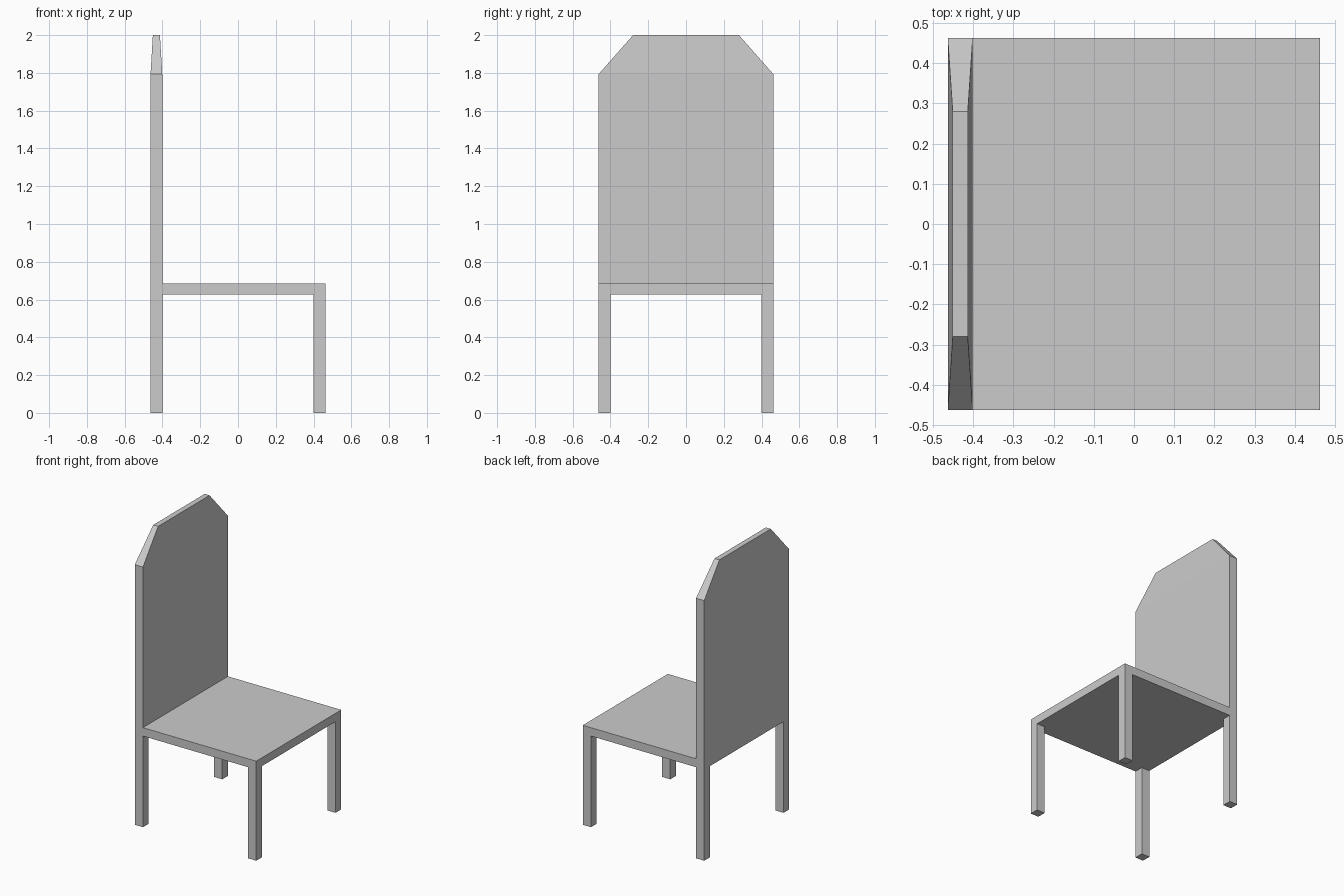
import bpy
import bmesh
from mathutils import Matrix, Vector

if "Cube" in bpy.data.objects:
    bpy.data.objects.remove(bpy.data.objects["Cube"])

HALF = 0.463          # half width and depth of the chair
INNER = 0.401         # inner edge of legs and backrest
SEAT_LOW, SEAT_TOP = 0.628, 0.686
SHOULDER, TOP = 1.793, 2.0
TOP_SCALE = 0.605     # taper of the backrest's top edge

bm = bmesh.new()


def extrude(faces, z):
    """Extrude faces to height z and return the new end faces."""
    geom = bmesh.ops.extrude_face_region(bm, geom=faces)["geom"]
    for v in geom:
        if isinstance(v, bmesh.types.BMVert):
            v.co.z = z
    return [f for f in geom if isinstance(f, bmesh.types.BMFace)]


def seat_faces(direction, test):
    bm.normal_update()
    return [f for f in bm.faces
            if f.normal.z * direction > 0.9 and test(f.calc_center_median())]


# Seat slab, cut into a 3 x 3 layout
bmesh.ops.create_cube(bm, size=1, matrix=(
    Matrix.Translation((0, 0, (SEAT_LOW + SEAT_TOP) / 2))
    @ Matrix.Diagonal((2 * HALF, 2 * HALF, SEAT_TOP - SEAT_LOW, 1))))
for axis in (Vector((1, 0, 0)), Vector((0, 1, 0))):
    for side in (-1, 1):
        bmesh.ops.bisect_plane(bm, geom=bm.verts[:] + bm.edges[:] + bm.faces[:],
                               plane_co=axis * side * INNER, plane_no=axis)

# Four legs from the corner faces
extrude(seat_faces(-1, lambda c: abs(c.x) > INNER and abs(c.y) > INNER), 0)

# Backrest: straight panel, then tapered top
panel = extrude(seat_faces(1, lambda c: c.x < -INNER), SHOULDER)
crest = extrude(panel, TOP)
mid_x = -(HALF + INNER) / 2
bmesh.ops.scale(bm, vec=(TOP_SCALE, TOP_SCALE, 1),
                space=Matrix.Translation((-mid_x, 0, 0)),
                verts=list({v for f in crest for v in f.verts}))

bmesh.ops.recalc_face_normals(bm, faces=bm.faces[:])
mesh = bpy.data.meshes.new("chair")
bm.to_mesh(mesh)
bm.free()
bpy.context.collection.objects.link(bpy.data.objects.new("chair", mesh))
